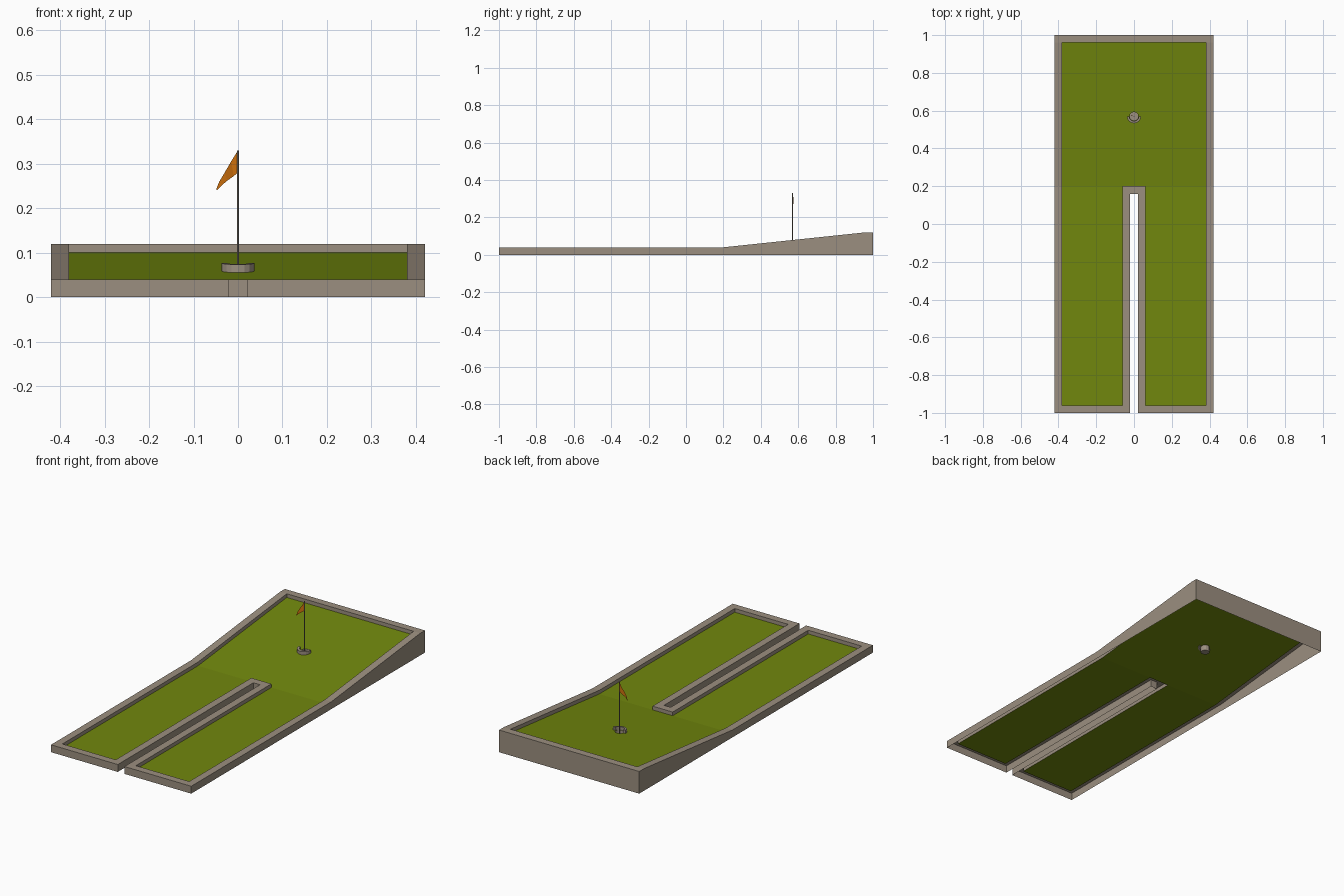
import bpy, bmesh, math

if "Cube" in bpy.data.objects:
    bpy.data.objects.remove(bpy.data.objects["Cube"])


def material(name, rgb):
    m = bpy.data.materials.new(name)
    m.diffuse_color = (*rgb, 1)
    m.use_nodes = True
    m.node_tree.nodes["Principled BSDF"].inputs["Base Color"].default_value = m.diffuse_color
    return m


STONE = material("stone", (0.33, 0.275, 0.215))
GREEN = material("turf green", (0.165, 0.245, 0.004))
ORANGE = material("flag orange", (0.60, 0.16, 0.004))


def rise(y):
    """Height of the course above its flat part."""
    return 0.08 * min(max((y - 0.2) / 0.76, 0), 1)


def finish(bm, name, mat):
    bmesh.ops.remove_doubles(bm, verts=bm.verts[:], dist=1e-5)
    me = bpy.data.meshes.new(name)
    bm.to_mesh(me)
    bm.free()
    me.materials.append(mat)
    ob = bpy.data.objects.new(name, me)
    bpy.context.collection.objects.link(ob)
    return ob


def loft(bm, loops, closed=True):
    """Skin quads between successive loops of points."""
    rows = [[bm.verts.new(p) for p in lp] for lp in loops]
    n = len(rows[0])
    for a, b in zip(rows, rows[1:]):
        for i in range(n if closed else n - 1):
            j = (i + 1) % n
            bm.faces.new((a[i], a[j], b[j], b[i]))
    return rows


# kerb: open-bottomed shell of outer wall, rim and inner wall round the U outline
# right half as (outer, inner) pairs, mirrored for the left half
half = [((.02, .16), (.06, .2)), ((.02, -1), (.06, -.96)), ((.42, -1), (.38, -.96)),
        ((.42, .2), (.38, .2)), ((.42, .96), (.38, .96)), ((.42, 1), (.38, .96)),
        ((.38, 1), (.38, .96))]
pairs = half + [((-o[0], o[1]), (-i[0], i[1])) for o, i in reversed(half)]
outer = [o for o, _ in pairs]
inner = [i for _, i in pairs]
bm = bmesh.new()
loft(bm, [[(x, y, 0) for x, y in outer],
          [(x, y, .04 + rise(y)) for x, y in outer],
          [(x, y, .04 + rise(y)) for x, y in inner],
          [(x, y, .02 + rise(y)) for x, y in inner]])
bmesh.ops.remove_doubles(bm, verts=bm.verts[:], dist=1e-5)
finish(bm, "kerb", STONE)

# turf: two flat lanes and a ramp with a round hole
CY, R, SEG = 0.57, 0.023, 12
ring = [(R * math.cos(2 * math.pi * k / SEG), CY + R * math.sin(2 * math.pi * k / SEG))
        for k in range(SEG)]
bm = bmesh.new()
for s in (-1, 1):
    lane = [(.06, -.96), (.38, -.96), (.38, .2), (.06, .2)][::s]
    bm.faces.new([bm.verts.new((s * x, y, .02)) for x, y in lane])
edges = []
for loop in ([(-.38, .2), (-.06, .2), (.06, .2), (.38, .2), (.38, .96), (-.38, .96)], ring):
    vs = [bm.verts.new((x, y, .02 + rise(y))) for x, y in loop]
    edges += [bm.edges.new((vs[i - 1], vs[i])) for i in range(len(vs))]
bmesh.ops.triangle_fill(bm, edges=edges, use_beauty=True, normal=(0, 0, 1))
for f in bm.faces:
    f.normal_update()
    if f.normal.z < 0:
        f.normal_flip()
finish(bm, "turf", GREEN)

# cup sunk in the ramp
bm = bmesh.new()
rows = loft(bm, [[(x, y, .02 + rise(y)) for x, y in ring], [(x, y, .03) for x, y in ring]])
bm.faces.new(rows[1])
finish(bm, "cup", STONE)

# raised crescent lip on the downhill side of the cup
bm = bmesh.new()
sections = []
for k in range(9):
    a = math.pi * (1 + k / 8)
    sec = []
    for r, h in ((.037, .018), (.037, .038), (.025, .038), (.025, .018)):
        y = CY + r * math.sin(a)
        sec.append((r * math.cos(a), y, h + rise(y)))
    sections.append(sec)
rows = loft(bm, sections)
bm.faces.new(rows[0])
bm.faces.new(rows[-1])
bmesh.ops.recalc_face_normals(bm, faces=bm.faces[:])
finish(bm, "cup_lip", STONE)

# flag pole
bpy.ops.mesh.primitive_cylinder_add(vertices=8, radius=.002, depth=.30, location=(0, CY, .18))
pole = bpy.context.object
pole.name = "flag_pole"
pole.data.materials.append(STONE)

# drooping pennant with a slight wave
bm = bmesh.new()
top = [(0, .33), (-.015, .306), (-.03, .28), (-.042, .26), (-.049, .243)]
low = [(0, .28), (-.01, .272), (-.024, .262), (-.036, .252), (-.047, .24)]
loft(bm, [[(x, CY + .004 * math.sin(-x * 130), z) for x, z in row] for row in (top, low)],
     closed=False)
finish(bm, "flag", ORANGE)
